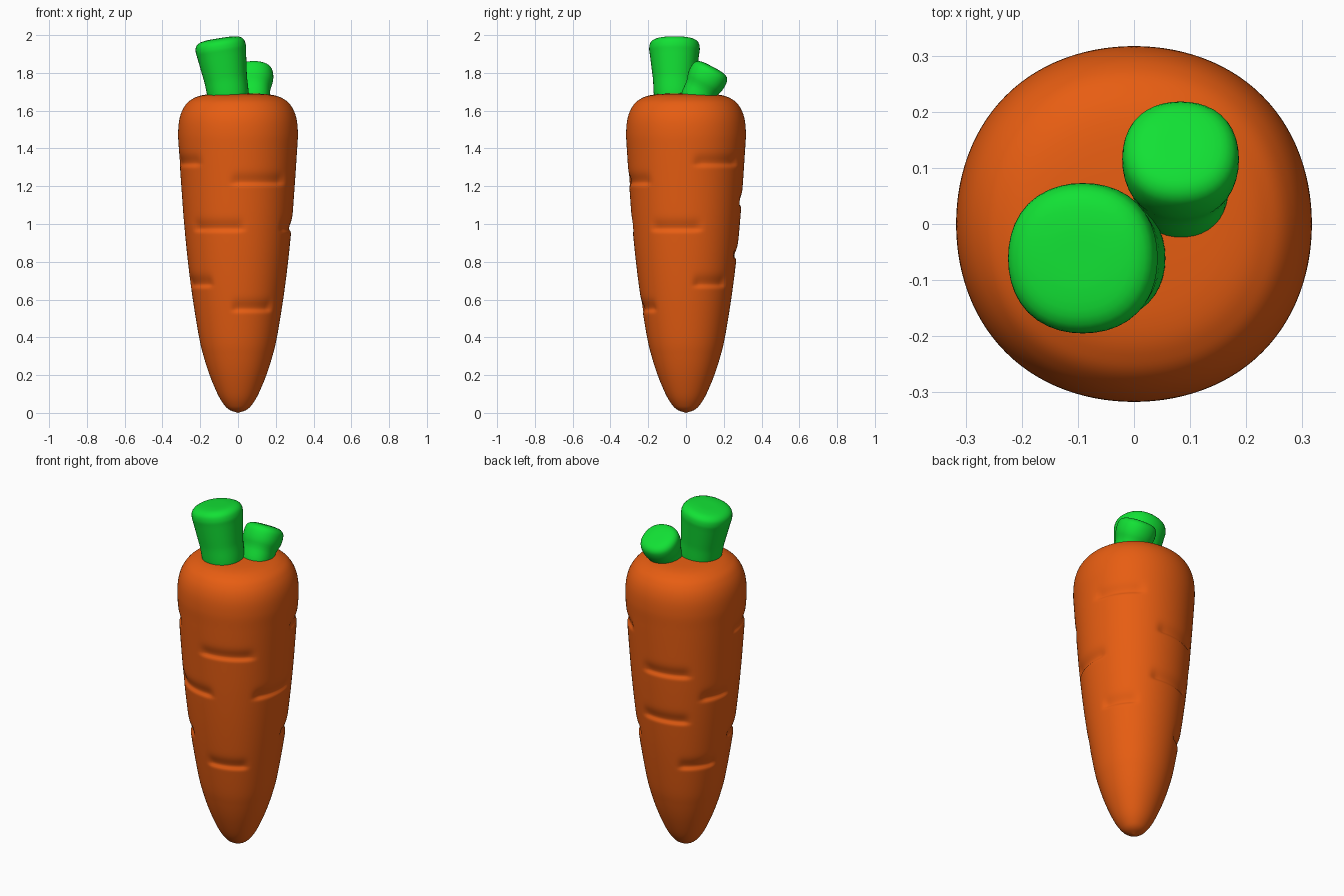
import bpy, bmesh, math
from mathutils import Vector, Matrix

if "Cube" in bpy.data.objects:
    bpy.data.objects.remove(bpy.data.objects["Cube"])


def material(name, rgb):
    m = bpy.data.materials.new(name)
    m.diffuse_color = (*rgb, 1)
    m.use_nodes = True
    m.node_tree.nodes["Principled BSDF"].inputs["Base Color"].default_value = m.diffuse_color
    return m


def smooth_profile(pts, step):
    """Catmull-Rom curve through (radius, height) points."""
    p = [Vector(q) for q in pts]
    p = [2 * p[0] - p[1]] + p + [2 * p[-1] - p[-2]]
    out = []
    for a, b, c, d in zip(p, p[1:], p[2:], p[3:]):
        n = max(2, math.ceil((c - b).length / step))
        for i in range(n):
            t = i / n
            out.append(0.5 * (2 * b + (c - a) * t + (2 * a - 5 * b + 4 * c - d) * t * t
                              + (3 * b - a - 3 * c + d) * t ** 3))
    return out + [p[-2]]


def lathe(name, pts, segs, step, mat, square=0.02, dent=None, matrix=Matrix()):
    """Turn a profile into a slightly squarish, smooth solid."""
    bm = bmesh.new()
    rings = []
    for r, z in smooth_profile(pts, step):
        if r < 1e-4:
            rings.append([bm.verts.new((0, 0, z))] * segs)
            continue
        ring = []
        for k in range(segs):
            a = math.tau * k / segs
            rr = r * (1 + square * (1 - math.cos(4 * a)) / 2)
            if dent:
                rr -= dent(math.degrees(a), z)
            ring.append(bm.verts.new((rr * math.cos(a), rr * math.sin(a), z)))
        rings.append(ring)
    for lo, hi in zip(rings, rings[1:]):
        for k in range(segs):
            j = (k + 1) % segs
            quad = list(dict.fromkeys((lo[k], lo[j], hi[j], hi[k])))
            if len(quad) > 2:
                bm.faces.new(quad)
    bmesh.ops.recalc_face_normals(bm, faces=bm.faces)
    me = bpy.data.meshes.new(name)
    bm.to_mesh(me)
    bm.free()
    me.transform(matrix)
    me.shade_smooth()
    me.materials.append(mat)
    ob = bpy.data.objects.new(name, me)
    bpy.context.collection.objects.link(ob)
    return ob


orange = material("orange", (0.8, 0.11, 0.006))
green = material("green", (0.006, 0.75, 0.035))

# Short creases around the root: height, start angle, end angle
creases = [(1.32, 8, 60), (1.32, 178, 231), (1.22, 263, 322), (1.11, 76, 130),
           (0.975, 217, 277), (0.975, 321, 377), (0.965, 140, 178), (0.83, 70, 129),
           (0.68, 9, 54), (0.68, 185, 238), (0.55, 262, 318), (0.55, 115, 167)]


def crease_depth(angle, z):
    depth = 0
    for z0, a0, a1 in creases:
        dz = z - z0
        if abs(dz) > 0.12:
            continue
        off = abs((angle - (a0 + a1) / 2 + 180) % 360 - 180)
        edge = min(1, max(0, ((a1 - a0) / 2 + 3 - off) / 10))
        edge = edge * edge * (3 - 2 * edge)
        width = 0.04 if dz > 0 else 0.013
        depth = max(depth, 0.013 * edge * math.exp(-(dz / width) ** 2))
    return depth


# Root
lathe("carrot_root",
      [(0, 0), (0.045, 0.016), (0.075, 0.045), (0.108, 0.1), (0.15, 0.2), (0.182, 0.3),
       (0.206, 0.4), (0.239, 0.6), (0.265, 0.8), (0.285, 1.0), (0.3, 1.2), (0.312, 1.38),
       (0.317, 1.48), (0.309, 1.56), (0.285, 1.62), (0.245, 1.66), (0.17, 1.685), (0, 1.695)],
      112, 0.008, orange, dent=crease_depth)


# Cut leaf stalks, flaring upward with rounded rims
def stalk(name, base, direction, r0, r1, length):
    pts = [(0, 0), (r0, 0.001), (r0 + (r1 - r0) * 0.5, length * 0.4), (r1 * 0.97, length - 0.09),
           (r1, length - 0.055), (r1 * 0.95, length - 0.025), (r1 * 0.78, length - 0.008),
           (r1 * 0.45, length - 0.001), (0, length)]
    rot = Vector((0, 0, 1)).rotation_difference(Vector(direction)).to_matrix().to_4x4()
    lathe(name, pts, 40, 0.015, green, 0.03, matrix=Matrix.Translation(base) @ rot)


stalk("large_stalk", (-0.045, -0.061, 1.64), (-0.16, 0, 1), 0.096, 0.134, 0.348)
stalk("small_stalk", (0.083, 0.041, 1.64), (0, 0.53, 1), 0.074, 0.104, 0.217)
